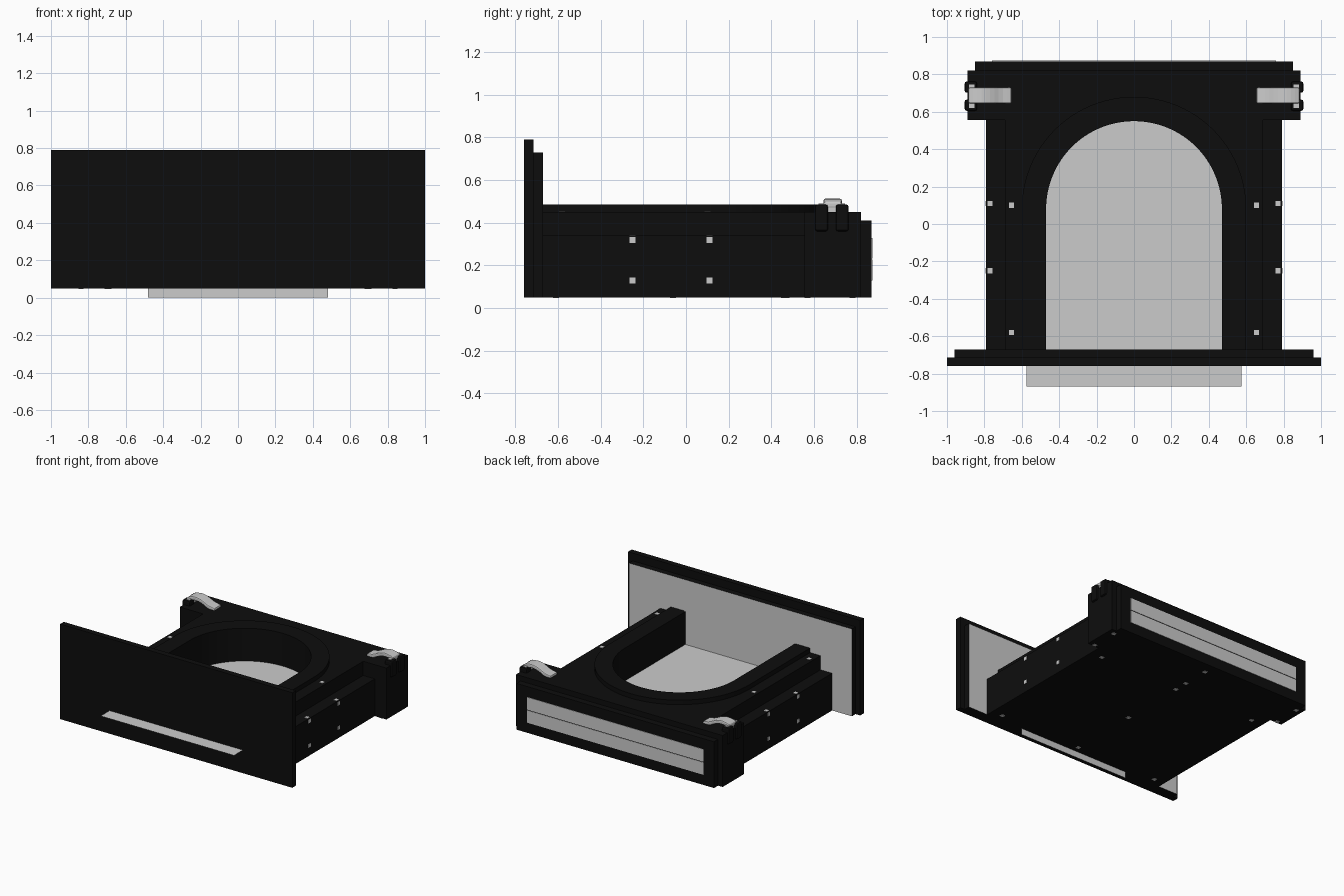
import bpy, bmesh, math
from mathutils import Vector

if "Cube" in bpy.data.objects:
    bpy.data.objects.remove(bpy.data.objects["Cube"], do_unlink=True)


def material(name, rgb):
    m = bpy.data.materials.new(name)
    m.use_nodes = True
    m.diffuse_color = (*rgb, 1)
    m.node_tree.nodes["Principled BSDF"].inputs["Base Color"].default_value = (*rgb, 1)
    return m


BLACK = material("matte black", (0.004, 0.004, 0.004))
LIGHT = material("light grey", (0.6, 0.6, 0.6))


def finish(bm, name, mat, bevel=0.0):
    bmesh.ops.recalc_face_normals(bm, faces=bm.faces[:])
    me = bpy.data.meshes.new(name)
    bm.to_mesh(me)
    bm.free()
    me.materials.append(mat)
    ob = bpy.data.objects.new(name, me)
    bpy.context.collection.objects.link(ob)
    if bevel:
        mod = ob.modifiers.new("soft edges", 'BEVEL')
        mod.width, mod.segments = bevel, 2
    return ob


def box(name, x, y, z, mat=BLACK, bevel=0.0):
    """Box from (low, high) ranges on each axis."""
    bm = bmesh.new()
    bmesh.ops.create_cube(bm, size=1)
    for v in bm.verts:
        v.co = Vector([(r[0] + r[1]) / 2 + c * (r[1] - r[0]) for c, r in zip(v.co, (x, y, z))])
    return finish(bm, name, mat, bevel)


def prism(name, points, offset, mat=BLACK, bevel=0.0):
    """Polygon swept along an offset."""
    bm = bmesh.new()
    face = bm.faces.new([bm.verts.new(p) for p in points])
    new = bmesh.ops.extrude_face_region(bm, geom=[face])["geom"]
    moved = [g for g in new if isinstance(g, bmesh.types.BMVert)]
    bmesh.ops.translate(bm, verts=moved, vec=offset)
    return finish(bm, name, mat, bevel)


def sheet(name, corners):
    bm = bmesh.new()
    bm.faces.new([bm.verts.new(c) for c in corners])
    return finish(bm, name, LIGHT)


FRONT, ARC_Y, SEG = -0.67, 0.08, 48


def arch(radius, z):
    """Open-fronted arch, from the right foot round to the left foot."""
    pts = [(radius, FRONT, z)]
    for i in range(SEG + 1):
        a = math.pi * i / SEG
        pts.append((radius * math.cos(a), ARC_Y + radius * math.sin(a), z))
    return pts + [(-radius, FRONT, z)]


def dot(name, x, y, z, axis):
    """Small square screw head lying on a face."""
    c, half = (x, y, z), 0.014
    ranges = [(v - half, v + half) for v in c]
    ranges[axis] = (c[axis] - 0.003, c[axis] + 0.003)
    box(name, *ranges, mat=LIGHT)


# Front panel in two steps, with a pale inner face
box("front_panel", (-1, 1), (-0.76, -0.715), (0.05, 0.79))
inner = box("front_panel_backing", (-0.96, 0.96), (-0.715, FRONT), (0.05, 0.73))
inner.data.materials.append(LIGHT)
for p in inner.data.polygons:
    p.material_index = 1 if p.normal.y > 0.9 else 0

# Main body with the arched well, its floor and raised rim
deck, outer, back = 0.45, 0.69, 0.82
rest = [(-outer, FRONT, 0.05), (-outer, back, 0.05), (outer, back, 0.05), (outer, FRONT, 0.05)]
prism("body", arch(0.47, 0.05) + rest, (0, 0, deck - 0.05))
prism("well_rim", arch(0.47, deck) + arch(0.6, deck)[::-1], (0, 0, 0.035))
box("base_plate", (-0.69, 0.69), (FRONT, 0.8), (0.05, 0.1))

# Thin sheets passing through the body
sheet("floor_sheet", [(-0.575, -0.87, 0.23), (0.575, -0.87, 0.23),
                      (0.575, 0.62, 0.23), (-0.575, 0.62, 0.23)])
sheet("upright_sheet", [(-0.48, -0.663, 0), (0.48, -0.663, 0),
                        (0.48, -0.663, 0.54), (-0.48, -0.663, 0.54)])

# Back plate with two pale bands
box("back_plate", (-0.85, 0.85), (back, 0.87), (0.05, 0.41))
for i, z in enumerate((0.13, 0.232)):
    box(f"back_band_{i}", (-0.76, 0.76), (0.868, 0.873), (z, z + 0.097), LIGHT)

for s, side in ((1, "left"), (-1, "right")):
    def span(a, b):
        return tuple(sorted((s * a, s * b)))

    # Side rail and rear shoulder
    box(f"{side}_rail", span(outer, 0.79), (FRONT, 0.56), (0.05, 0.34))
    box(f"{side}_shoulder", span(outer, 0.89), (0.555, back), (0.05, deck))

    # Latch: two brackets with a curved lever between them
    for i, y in enumerate((0.605, 0.702)):
        box(f"{side}_latch_bracket_{i}", span(0.84, 0.905), (y, y + 0.06), (0.36, 0.485), bevel=0.01)
        dot(f"{side}_bracket_screw_{i}", s * 0.867, y + 0.03, 0.486, 2)
    top, low = [], []
    for i in range(11):
        t = i / 10
        x = 0.885 - 0.23 * t
        z = 0.49 + 0.025 * math.sin(math.pi * min(1, t * 1.2 + 0.1)) - 0.025 * t * t
        top.append((s * x, 0.645, z))
        low.append((s * x, 0.645, z - 0.03))
    prism(f"{side}_latch_lever", top + low[::-1], (0, 0.085, 0), LIGHT, bevel=0.008)
    box(f"{side}_latch_pivot", span(0.85, 0.88), (0.66, 0.705), (0.44, 0.48), LIGHT)

    # Screws on deck, rail and side
    for y in (0.1, -0.58):
        dot(f"{side}_deck_screw", s * 0.655, y, deck, 2)
    for y in (0.11, -0.25):
        dot(f"{side}_rail_screw", s * 0.77, y, 0.34, 2)
        for z in (0.13, 0.32):
            dot(f"{side}_side_screw", s * 0.79, y, z, 0)

    # Underside screws near the edge
    for x, y in ((0.7, -0.61), (0.69, 0.47), (0.84, 0.57), (0.84, 0.78)):
        dot(f"{side}_underside_screw", s * x, y, 0.05, 2)

# Underside screws on the centre line
for y in (-0.61, -0.06, 0.46, 0.57, 0.78):
    dot("centre_underside_screw", 0, y, 0.05, 2)
